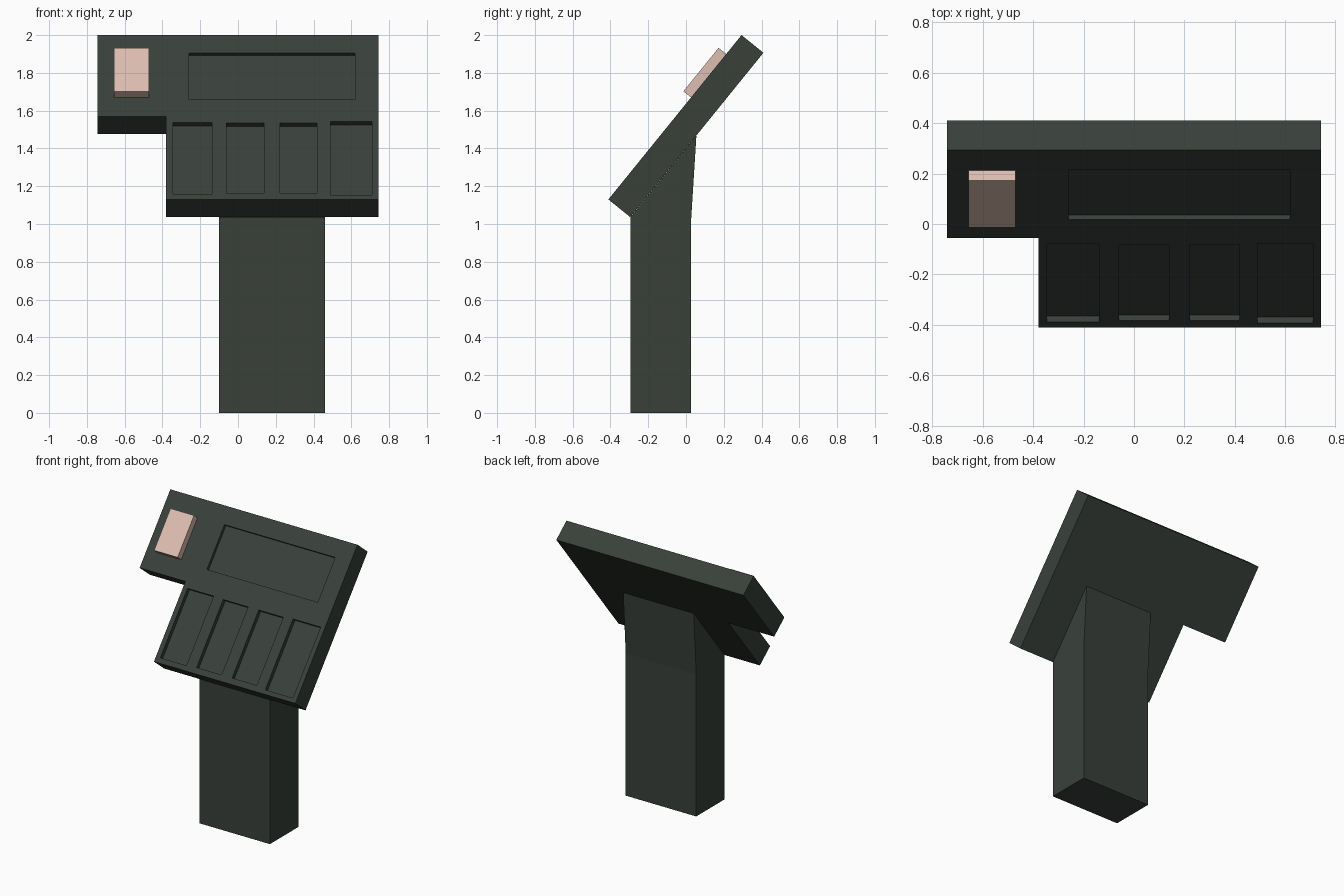
import bpy, bmesh
from mathutils import Matrix, Vector

if "Cube" in bpy.data.objects:
    bpy.data.objects.remove(bpy.data.objects["Cube"])

# Tilted panel frame: local x = width, local y = up the slope, local z = out of the front face
up = Vector((0, 0.705, 0.87)).normalized()
out = Vector((1, 0, 0)).cross(up)
TILT = Matrix.Translation((0, -0.411, 1.13)) @ Matrix((Vector((1, 0, 0)), up, out)).transposed().to_4x4()


def material(name, colour):
    m = bpy.data.materials.new(name)
    m.diffuse_color = (*colour, 1)
    m.use_nodes = True
    m.node_tree.nodes["Principled BSDF"].inputs["Base Color"].default_value = m.diffuse_color
    return m


dark = material("dark_green_grey", (0.041, 0.051, 0.042))
pink = material("pale_pink", (0.73, 0.515, 0.445))


def add_prism(bm, outline, offset):
    """Extrude a closed outline of 3D points along an offset."""
    face = bm.faces.new([bm.verts.new(p) for p in outline])
    new = bmesh.ops.extrude_face_region(bm, geom=[face], use_keep_orig=True)["geom"]
    bmesh.ops.translate(bm, vec=offset, verts=[v for v in new if isinstance(v, bmesh.types.BMVert)])


def add_slab(bm, x0, x1, s0, s1, h0, h1):
    add_prism(bm, [(x0, s0, h0), (x1, s0, h0), (x1, s1, h0), (x0, s1, h0)], (0, 0, h1 - h0))


def make_object(name, bm, mat, matrix=Matrix()):
    bmesh.ops.recalc_face_normals(bm, faces=bm.faces)
    me = bpy.data.meshes.new(name)
    bm.to_mesh(me)
    bm.free()
    me.materials.append(mat)
    ob = bpy.data.objects.new(name, me)
    ob.matrix_world = matrix
    bpy.context.collection.objects.link(ob)
    return ob


# Post with sloped top that meets the back of the panel
bm = bmesh.new()
profile = [(-0.295, 0), (0.027, 0), (0.027, 1.02), (0.055, 1.468), (-0.295, 1.035)]
add_prism(bm, [(-0.1, y, z) for y, z in profile], (0.56, 0, 0))
make_object("post", bm, dark)

# Panel: L-shaped slab
bm = bmesh.new()
outline = [(-0.38, 0), (0.743, 0), (0.743, 1.12), (-0.743, 1.12), (-0.743, 0.566), (-0.38, 0.566)]
add_prism(bm, [(x, s, 0) for x, s in outline], (0, 0, -0.149))
panel = make_object("panel", bm, dark, TILT)

# Recesses: wide screen above, four button wells below
bm = bmesh.new()
add_slab(bm, -0.26, 0.62, 0.682, 0.998, -0.022, 0.1)
for x0, x1, s0, s1 in [(-0.345, -0.138, 0.036, 0.526), (-0.06, 0.138, 0.043, 0.522),
                       (0.222, 0.418, 0.043, 0.522), (0.491, 0.71, 0.03, 0.53)]:
    add_slab(bm, x0, x1, s0, s1, -0.03, 0.1)
cutter = make_object("recess_cutter", bm, dark, TILT)
cutter.hide_render = True
cutter.hide_set(True)
cut = panel.modifiers.new("recesses", "BOOLEAN")
cut.operation = "DIFFERENCE"
cut.solver = "EXACT"
cut.object = cutter

# Raised block in the upper left corner
bm = bmesh.new()
add_slab(bm, -0.657, -0.47, 0.695, 0.991, -0.01, 0.052)
make_object("raised_block", bm, pink, TILT)
